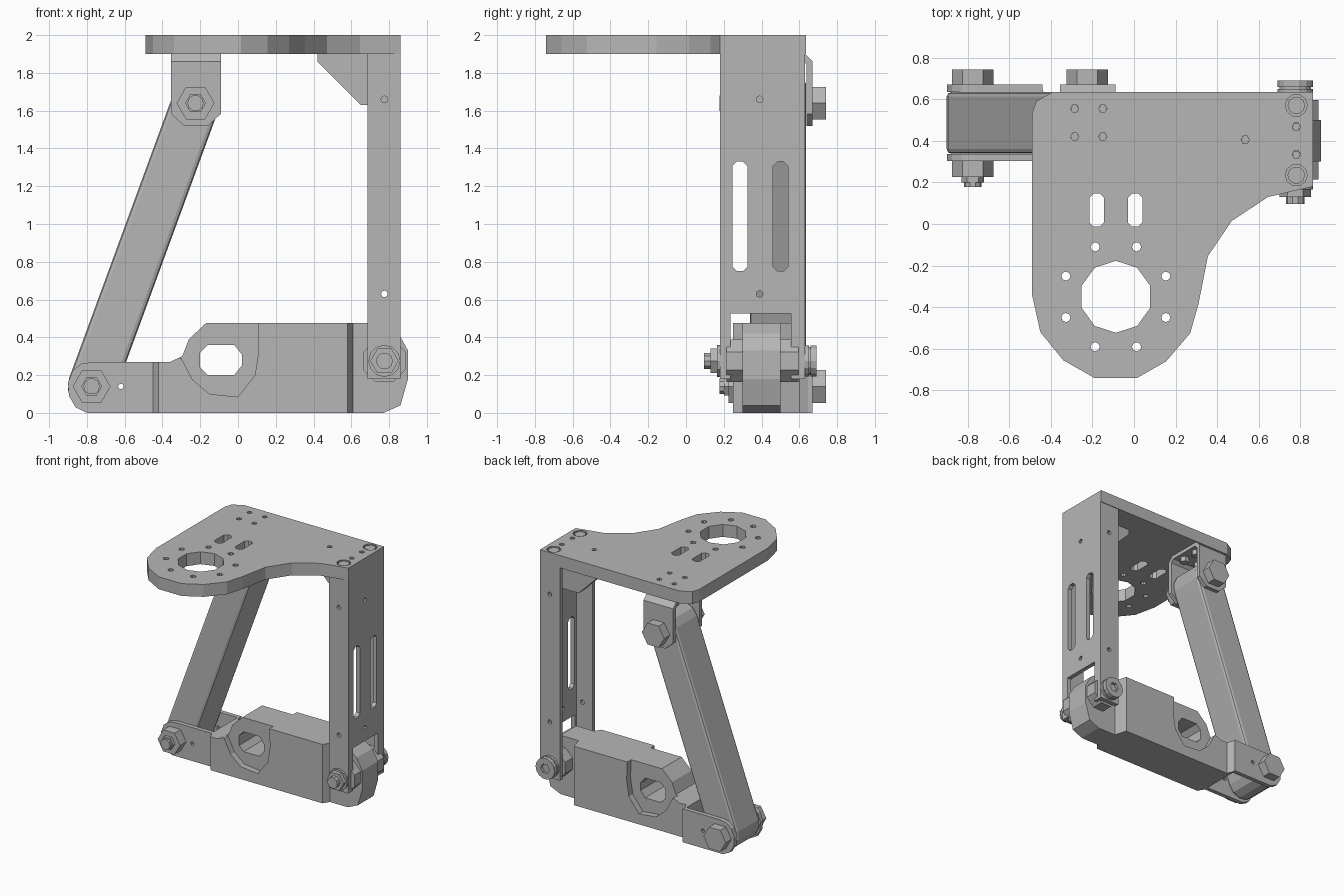
import bpy, bmesh, math
from mathutils import Vector

if "Cube" in bpy.data.objects:
    bpy.data.objects.remove(bpy.data.objects["Cube"])

grey = bpy.data.materials.new("plain_grey")
grey.diffuse_color = (0.47, 0.47, 0.47, 1)
grey.use_nodes = True
grey.node_tree.nodes["Principled BSDF"].inputs["Base Color"].default_value = grey.diffuse_color

PLACE = {'x': lambda u, v, w: (w, u, v),   # profile in y,z
         'y': lambda u, v, w: (u, w, v),   # profile in x,z
         'z': lambda u, v, w: (u, v, w)}   # profile in x,y


def prism(name, loops, axis, a, b):
    """Extrude one or more 2D outlines along an axis from a to b."""
    if not isinstance(loops[0][0], (tuple, list)):
        loops = [loops]
    bm = bmesh.new()
    for pts in loops:
        lo = [bm.verts.new(PLACE[axis](u, v, a)) for u, v in pts]
        hi = [bm.verts.new(PLACE[axis](u, v, b)) for u, v in pts]
        bm.faces.new(lo)
        bm.faces.new(hi[::-1])
        for i in range(len(pts)):
            j = (i + 1) % len(pts)
            bm.faces.new((lo[j], lo[i], hi[i], hi[j]))
    bmesh.ops.recalc_face_normals(bm, faces=bm.faces)
    me = bpy.data.meshes.new(name)
    bm.to_mesh(me)
    bm.free()
    me.materials.append(grey)
    ob = bpy.data.objects.new(name, me)
    bpy.context.collection.objects.link(ob)
    return ob


def ngon(c, r, n, start=0.0):
    return [(c[0] + r * math.cos(start + 2 * math.pi * i / n),
             c[1] + r * math.sin(start + 2 * math.pi * i / n)) for i in range(n)]


def rect(u0, u1, v0, v1):
    return [(u0, v0), (u1, v0), (u1, v1), (u0, v1)]


def slot(u, v, w, h):
    w, h, c = w / 2, h / 2, w * 0.3
    return [(u - w + c, v - h), (u + w - c, v - h), (u + w, v - h + c), (u + w, v + h - c),
            (u + w - c, v + h), (u - w + c, v + h), (u - w, v + h - c), (u - w, v - h + c)]


def apply(ob, mod):
    bpy.context.view_layer.objects.active = ob
    bpy.ops.object.modifier_apply(modifier=mod.name)


def cut(ob, loops, axis, a, b):
    tool = prism("cutter", loops, axis, a, b)
    tool.hide_render = True
    m = ob.modifiers.new("cut", 'BOOLEAN')
    m.operation, m.solver, m.object = 'DIFFERENCE', 'EXACT', tool
    apply(ob, m)
    bpy.data.objects.remove(tool)


def bolt(name, c, parts):
    """Stack of (radius, sides, y0, y1) discs along y."""
    for i, (r, n, y0, y1) in enumerate(parts):
        prism(f"{name}_{i}", ngon(c, r, n), 'y', y0, y1)


# top plate with holes
plate = prism("top_plate", [
    (-.39, .635), (.86, .635), (.86, .18), (.645, .13), (.47, .015), (.355, -.155), (.31, -.385),
    (.27, -.525), (.155, -.66), (.015, -.74), (-.19, -.74), (-.34, -.655), (-.45, -.52),
    (-.49, -.34), (-.49, .53), (-.47, .59)], 'z', 1.9, 2.0)
ring = (-.087, -.35)
cut(plate, [ngon(ring, .173, 10, math.pi / 2)]
    + [ngon(p, .022, 8) for p in ngon(ring, .26, 8, math.pi / 8)]
    + [slot(x, .067, .07, .16) for x in (-.18, .005)], 'z', 1.8, 2.1)
screws = [(x, y) for x in (-.285, -.15) for y in (.42, .555)] + [(.535, .405), (.78, .467), (.78, .335)]
big = [(.78, .57), (.78, .235)]
cut(plate, [ngon(p, .02, 6) for p in screws] + [ngon(p, .053, 10) for p in big], 'z', 1.95, 2.1)
prism("plate_screws", [ngon(p, .0195, 6) for p in screws], 'z', 1.94, 1.985)
prism("plate_cap_screws", [ngon(p, .042, 10) for p in big], 'z', 1.94, 1.995)

# right column: channel open towards the left
T = .035
column = prism("column", [(.86, .18), (.86, .63), (.685, .63), (.685, .63 - T), (.86 - T, .63 - T),
                          (.86 - T, .18 + T), (.685, .18 + T), (.685, .18)], 'z', .18, 1.9)
cut(column, [rect(.235, .555, .1, .525), slot(.285, 1.04, .08, .58), slot(.5, 1.04, .08, .58)]
    + [ngon((.39, z), .018, 8) for z in (.63, 1.66)], 'x', .8, .9)
cut(column, [ngon((.775, z), .018, 8) for z in (.63, 1.66)]
    + [[(.6, .1), (.75, .1), (.6, .25)], [(.95, .1), (.95, .25), (.8, .1)]], 'y', .1, .7)
prism("column_gusset", [(.42, 1.9), (.42, 1.86), (.65, 1.63), (.83, 1.63), (.83, 1.9)], 'y', .365, .44)

# lower arm body with a recess on both sides and a through hole
body = prism("lower_arm", [(-.42, 0), (.58, 0), (.58, .475), (-.17, .475), (-.26, .39),
                           (-.295, .3), (-.36, .27), (-.42, .27)], 'y', .25, .60)
recess = [(-.3, .29), (-.24, .175), (-.15, .1), (0, .085), (.09, .2), (.11, .33), (.1, .6), (-.4, .6), (-.4, .29)]
cut(body, recess, 'y', .2, .30)
cut(body, recess, 'y', .55, .7)
cut(body, [(-.2, .24), (-.16, .2), (-.02, .2), (.02, .25), (.02, .31), (-.02, .36), (-.16, .36), (-.2, .32)],
    'y', .1, .8)
prism("arm_bend_left", [(-.45, .303), (-.42, .25), (-.42, .60), (-.45, .67)], 'z', 0, .27)
prism("arm_bend_right", [(.58, .25), (.61, .30), (.61, .50), (.58, .60)], 'z', 0, .475)
prism("arm_lug", [(.60, 0), (.77, 0), (.86, .04), (.9, .18), (.9, .33), (.85, .42), (.77, .475), (.60, .475)],
      'y', .30, .50)

# fork plates at the left end of the arm
for name, y0, y1 in (("fork_front", .303, .337), ("fork_back", .635, .67)):
    fork = prism(name, [(-.44, 0), (-.80, 0), (-.86, .03), (-.895, .09), (-.9, .16), (-.875, .225),
                        (-.83, .26), (-.77, .27), (-.44, .27)], 'y', y0, y1)
    cut(fork, ngon((-.62, .14), .015, 8), 'y', y0 - .1, y1 + .1)

# upper bracket: bent strip with tapered ends
bracket = prism("upper_bracket", [
    (.303, 1.5), (.303, 1.86), (.34, 1.9), (.63, 1.9), (.67, 1.86), (.67, 1.5), (.637, 1.5),
    (.637, 1.845), (.615, 1.87), (.36, 1.87), (.336, 1.845), (.336, 1.5)], 'x', -.355, -.09)
cut(bracket, [[(-.4, 1.4), (-.05, 1.4), (-.05, 1.62), (-.105, 1.57), (-.16, 1.52),
               (-.285, 1.52), (-.34, 1.57), (-.4, 1.62)]], 'y', .2, .8)
prism("bracket_nuts", [ngon(p, .035, 6) for p in screws[:4]], 'z', 1.83, 1.88)

# slanted leg with rounded ends and softened edges
B, C = Vector((-.775, .14)), Vector((-.225, 1.64))
tilt = math.atan2(C.y - B.y, C.x - B.x)
arc = [math.pi * i / 6 for i in range(7)]
outline = [(p.x + .127 * math.cos(t + off), p.y + .127 * math.sin(t + off))
           for p, off in ((C, tilt - math.pi / 2), (B, tilt + math.pi / 2)) for t in arc]
leg = prism("slanted_leg", outline, 'y', .338, .634)
m = leg.modifiers.new("edge", 'BEVEL')
m.width, m.segments, m.limit_method, m.angle_limit = .022, 2, 'ANGLE', math.radians(50)
apply(leg, m)

# leg bolts: head at the back, nut and tip at the front
for name, c in (("leg_bolt_lower", B), ("leg_bolt_upper", C)):
    bolt(name, c, [(.1, 6, .67, .742), (.1, 6, .225, .304), (.055, 6, .2, .226), (.043, 10, .178, .201)])

# column pivot bolt: spacers, washers, nut and round socket head
P = (.775, .275)
for i, (y0, y1) in enumerate(((.215, .301), (.499, .595))):
    prism(f"pivot_spacer_{i}", ngon(P, .122, 8, math.pi / 8), 'y', y0, y1)
bolt("pivot_bolt", P, [(.085, 12, .165, .181), (.075, 6, .13, .166), (.045, 10, .095, .131),
                       (.085, 14, .629, .65), (.075, 14, .65, .658)])
head = prism("pivot_head", ngon(P, .085, 14), 'y', .658, .69)
cut(head, ngon(P, .04, 6), 'y', .668, .8)
